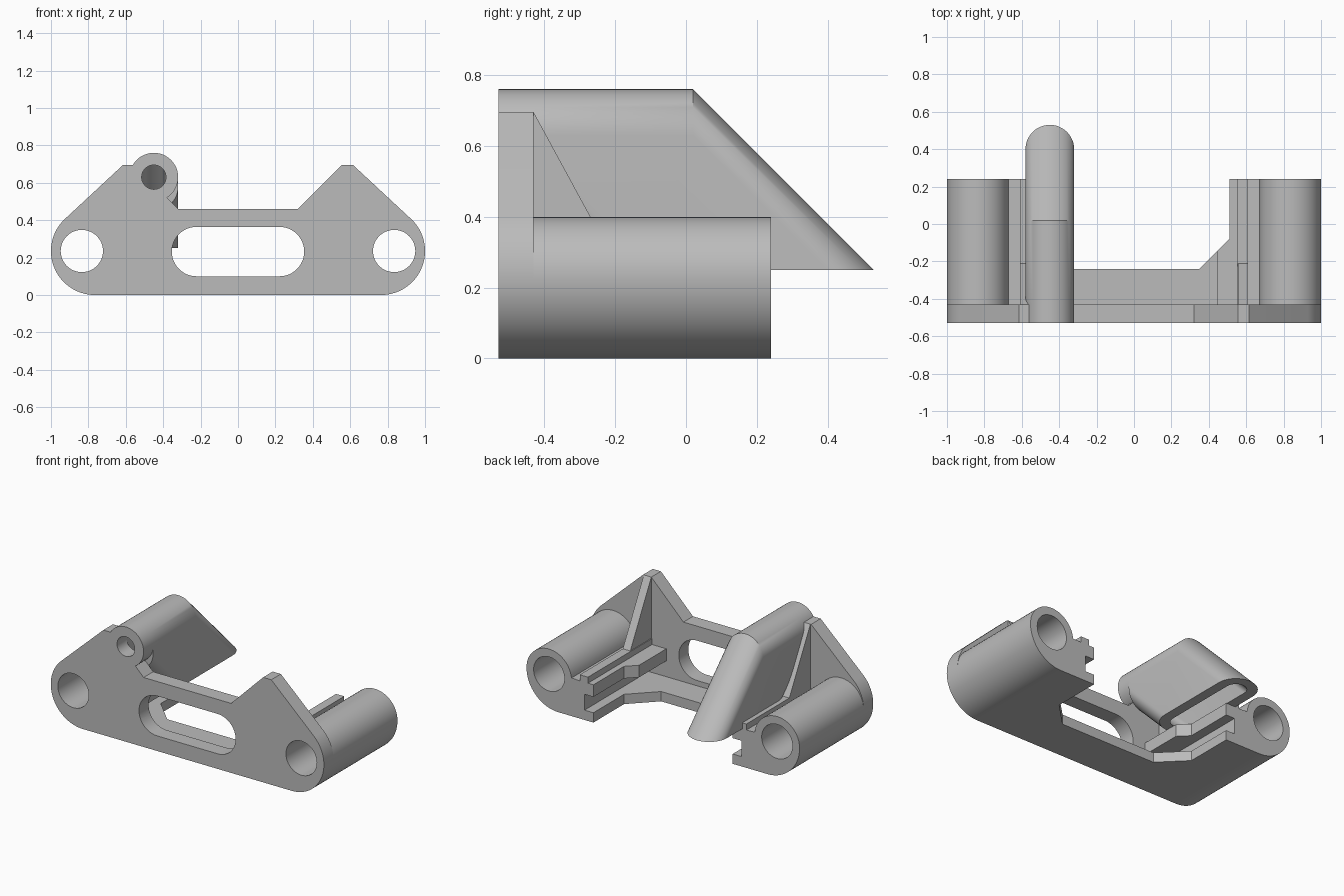
import bpy, bmesh
from math import sin, cos, radians
from mathutils import Vector

if "Cube" in bpy.data.objects:
    bpy.data.objects.remove(bpy.data.objects["Cube"], do_unlink=True)

grey = bpy.data.materials.new("plain grey")
grey.use_nodes = True
grey.diffuse_color = (0.5, 0.5, 0.5, 1)
grey.node_tree.nodes["Principled BSDF"].inputs["Base Color"].default_value = grey.diffuse_color

FRONT, PLATE_BACK, BACK = -0.53, -0.43, 0.24
HOLE_X, HOLE_Z = 0.835, 0.235
DUCT_X, DUCT_Z, DUCT_R, BORE_R = -0.45, 0.63, 0.13, 0.065


def arc(cx, cy, r, start, end, steps=24):
    angles = [radians(start + (end - start) * i / steps) for i in range(steps + 1)]
    return [(cx + r * cos(a), cy + r * sin(a)) for a in angles]


def circle(cx, cy, r):
    return arc(cx, cy, r, 0, 360, 48)[:-1]


def mirrored(half):
    return half + [(-x, z) for x, z in reversed(half)]


def extrude(name, points, vector):
    """Solid made by sweeping a flat polygon along a vector."""
    bm = bmesh.new()
    face = bm.faces.new([bm.verts.new(p) for p in points])
    swept = bmesh.ops.extrude_face_region(bm, geom=[face], use_keep_orig=True)
    moved = [v for v in swept["geom"] if isinstance(v, bmesh.types.BMVert)]
    bmesh.ops.translate(bm, verts=moved, vec=Vector(vector))
    bmesh.ops.recalc_face_normals(bm, faces=bm.faces)
    mesh = bpy.data.meshes.new(name)
    bm.to_mesh(mesh)
    bm.free()
    mesh.materials.append(grey)
    obj = bpy.data.objects.new(name, mesh)
    bpy.context.collection.objects.link(obj)
    return obj


def along_y(name, profile, y0, y1):
    return extrude(name, [(x, y0, z) for x, z in profile], (0, y1 - y0, 0))


def select(obj):
    bpy.ops.object.select_all(action='DESELECT')
    obj.select_set(True)
    bpy.context.view_layer.objects.active = obj


def combine(obj, tool, operation='DIFFERENCE'):
    select(obj)
    mod = obj.modifiers.new("cut", 'BOOLEAN')
    mod.operation, mod.solver, mod.object = operation, 'EXACT', tool
    bpy.ops.object.modifier_apply(modifier=mod.name)
    bpy.data.objects.remove(tool, do_unlink=True)


def drill(obj, x, z, r):
    combine(obj, along_y("drill", circle(x, z, r), -0.7, 0.7))


# Front plate with two peaks, a window and bolt holes
corner = arc(0.765, HOLE_Z, 0.235, -90, 0)
plate = along_y("front_plate", mirrored(
    corner + arc(0.765, HOLE_Z, 0.235, 0, 45)[1:]
    + [(0.615, 0.695), (0.555, 0.695), (0.32, 0.46)]), FRONT, PLATE_BACK)
window = arc(0.222, 0.232, 0.132, -90, 90) + arc(-0.222, 0.232, 0.132, 90, 270)
combine(plate, along_y("window", window, -0.7, 0))
drill(plate, DUCT_X, DUCT_Z, DUCT_R)

# Floor with a bolt sleeve and a grooved rail on each side
rail = [(0.61, 0.25), (0.61, 0.29), (0.55, 0.29), (0.55, 0.25),
        (0.445, 0.25), (0.445, 0.17), (0.575, 0.17), (0.575, 0.065)]
base = along_y("sleeve_base", mirrored(
    corner + arc(HOLE_X, HOLE_Z, 0.165, 0, 174)[1:] + rail), PLATE_BACK, BACK)
bay = mirrored([(0.35, -0.24), (0.51, -0.08), (0.51, 0.4)])
combine(base, extrude("bay", [(x, y, -0.1) for x, y in bay], (0, 0, 0.6)))
for part in (plate, base):
    for side in (-1, 1):
        drill(part, side * HOLE_X, HOLE_Z, 0.113)

# Triangular gussets from the peaks down to the rails
parts = [plate, base]
for name, x in (("left_gusset", 0.555), ("right_gusset", -0.61)):
    triangle = [(x, PLATE_BACK, 0.695), (x, -0.21, 0.29), (x, PLATE_BACK, 0.29)]
    parts.append(extrude(name, triangle, (0.055, 0, 0)))


# Air duct: a slanted slot-shaped chute under a round top
def chute(name, r, bottom, y0):
    shift = 0.25 - bottom
    slot = arc(DUCT_X, 0.40 + shift, r, 0, 180) + arc(DUCT_X, -0.10 + shift, r, 180, 360)
    body = extrude(name, [(x, y, bottom) for x, y in slot], (0, -0.7, 0.7))
    arch = arc(DUCT_X, DUCT_Z, r, 0, 180) + [(DUCT_X - r, 0), (DUCT_X + r, 0)]
    # Slightly wider below, so the flat sides do not coincide
    arch[-2:] = [(DUCT_X - r - 0.001, 0), (DUCT_X + r + 0.001, 0)]
    combine(body, along_y("arch", arch, y0, 0.9), 'INTERSECT')
    return body


duct = chute("air_duct", DUCT_R, 0.25, PLATE_BACK)
combine(duct, chute("duct_cavity", BORE_R, 0.2, FRONT))
mouth = along_y("duct_mouth", circle(DUCT_X, DUCT_Z, DUCT_R), FRONT, PLATE_BACK)
drill(mouth, DUCT_X, DUCT_Z, BORE_R)

for obj in parts + [duct, mouth]:
    select(obj)
    bpy.ops.object.shade_smooth_by_angle(angle=radians(30))
